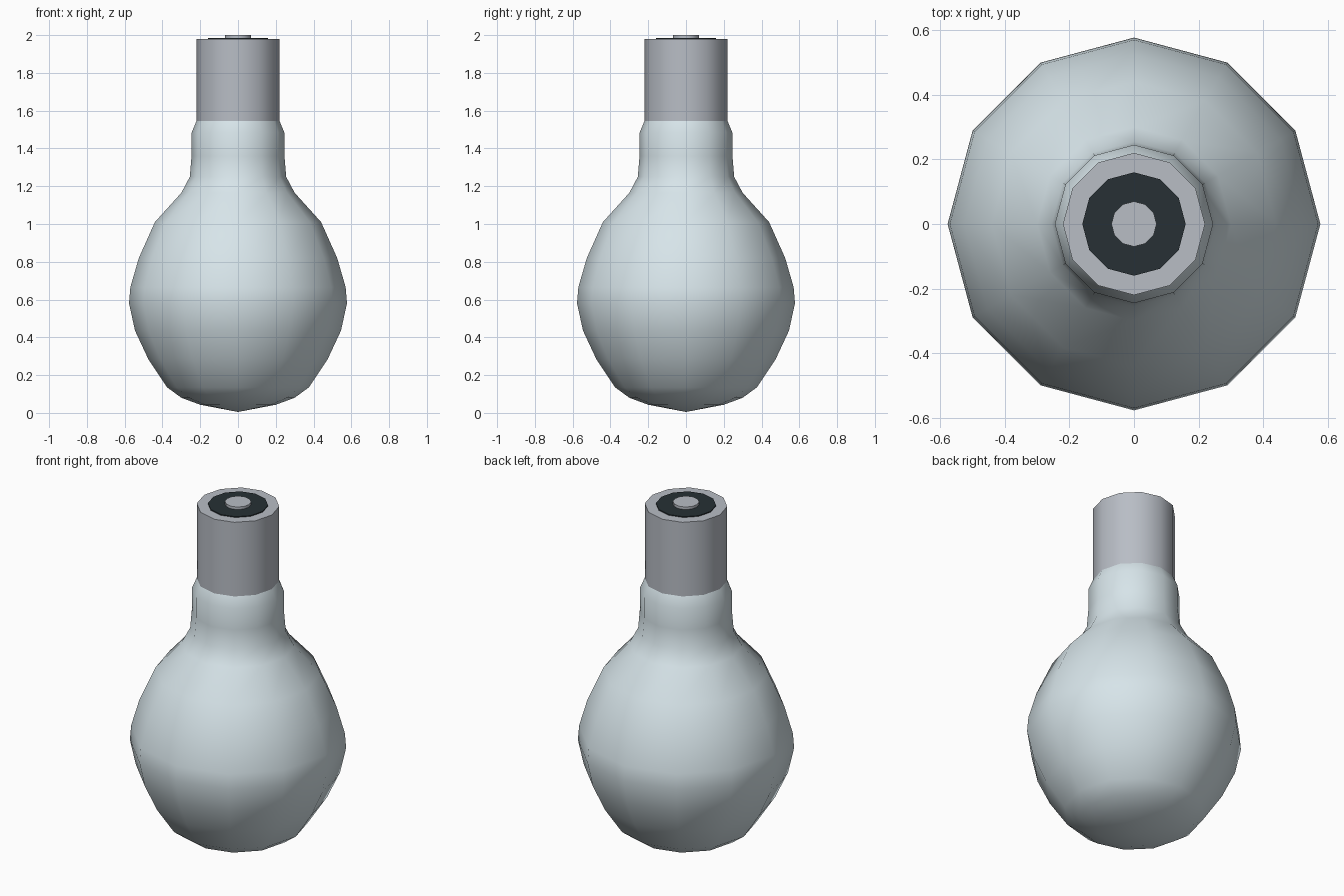
import bpy, bmesh
from math import sin, cos, pi, radians

if "Cube" in bpy.data.objects:
    bpy.data.objects.remove(bpy.data.objects["Cube"])

SIDES = 12

def material(name, color):
    m = bpy.data.materials.new(name)
    m.diffuse_color = color
    m.use_nodes = True
    m.node_tree.nodes["Principled BSDF"].inputs["Base Color"].default_value = m.diffuse_color
    return m

def lathe(name, profile, mat, angle):
    """Revolve (radius, z) points, bottom to top; radius 0 makes a pole."""
    bm = bmesh.new()
    rings = []
    for r, z in profile:
        n = 1 if r == 0 else SIDES
        rings.append([bm.verts.new((r * cos(2 * pi * i / SIDES), r * sin(2 * pi * i / SIDES), z))
                      for i in range(n)])
    for a, b in zip(rings, rings[1:]):
        for i in range(SIDES):
            j = (i + 1) % SIDES
            quad = [a[i % len(a)], a[j % len(a)], b[j % len(b)], b[i % len(b)]]
            bm.faces.new(list(dict.fromkeys(quad)))
    # flat end caps where the profile is left open
    if len(rings[0]) > 1:
        bm.faces.new(rings[0][::-1])
    if len(rings[-1]) > 1:
        bm.faces.new(rings[-1])
    bmesh.ops.recalc_face_normals(bm, faces=bm.faces)
    mesh = bpy.data.meshes.new(name)
    bm.to_mesh(mesh)
    bm.free()
    mesh.materials.append(mat)
    obj = bpy.data.objects.new(name, mesh)
    bpy.context.collection.objects.link(obj)
    bpy.ops.object.select_all(action='DESELECT')
    obj.select_set(True)
    bpy.context.view_layer.objects.active = obj
    bpy.ops.object.shade_smooth_by_angle(angle=radians(angle))
    return obj

glass = material("glass", (0.68, 0.78, 0.82, 1))
metal = material("metal", (0.48, 0.51, 0.56, 1))
black = material("insulator", (0.02, 0.03, 0.035, 1))

# Glass envelope hanging below the cap
lathe("glass_bulb", [(0, 0.005), (0.2, 0.043), (0.3, 0.08), (0.375, 0.135), (0.475, 0.285),
                     (0.545, 0.435), (0.577, 0.58), (0.57, 0.665), (0.525, 0.82),
                     (0.44, 1.01), (0.3, 1.165), (0.255, 1.25), (0.246, 1.36),
                     (0.245, 1.485), (0.22, 1.545)], glass, 60)
# Metal cap
lathe("metal_cap", [(0.22, 1.545), (0.22, 1.98)], metal, 35)
# Black insulating disc and centre contact
lathe("insulator_disc", [(0.16, 1.97), (0.16, 1.985)], black, 35)
lathe("centre_contact", [(0.07, 1.975), (0.07, 2.0)], metal, 35)
